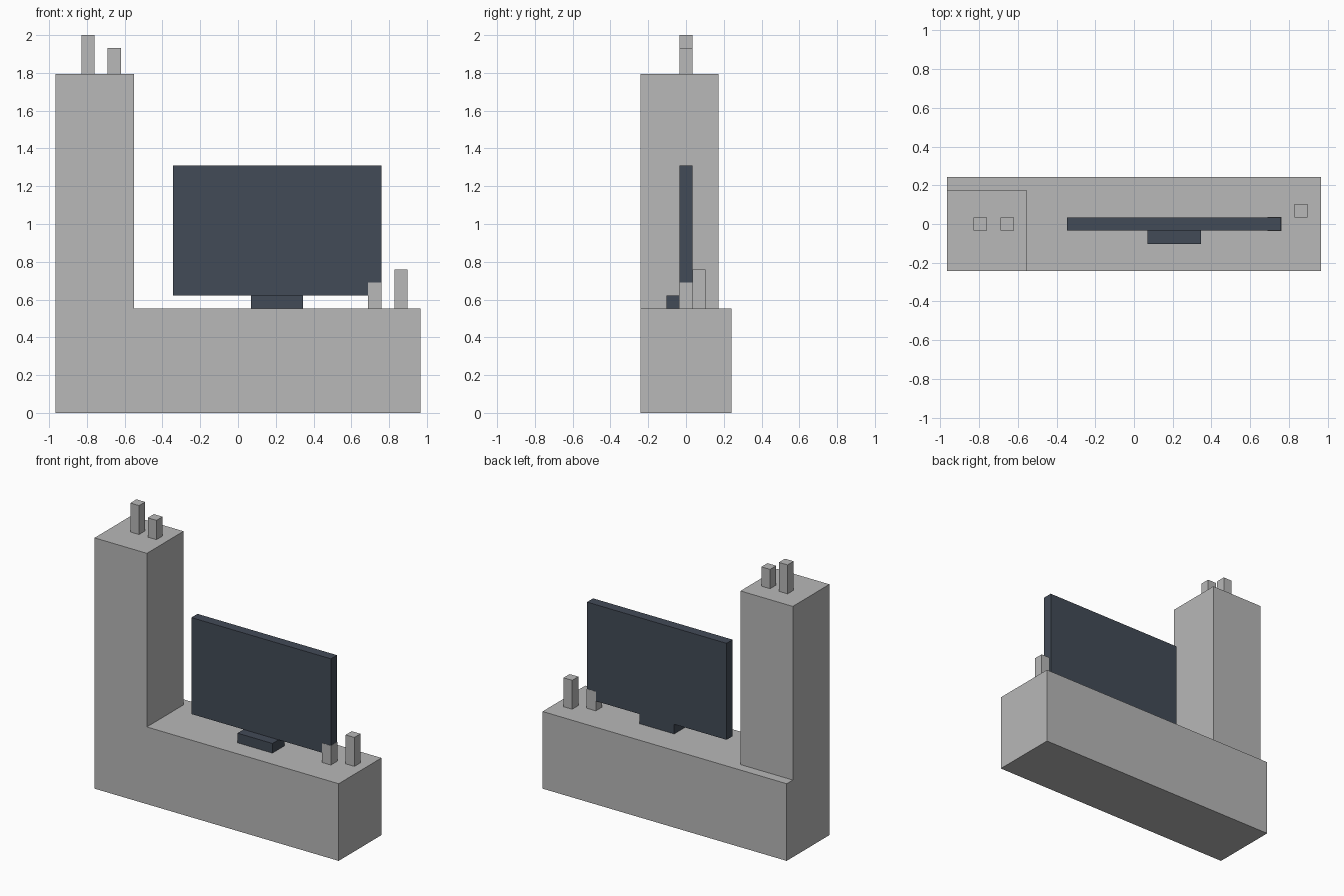
import bpy
from mathutils import Vector

cube = bpy.data.objects.get("Cube")
if cube:
    bpy.data.objects.remove(cube, do_unlink=True)

U = 2 / 29  # one module of the block layout


def material(name, colour):
    mat = bpy.data.materials.new(name)
    mat.use_nodes = True
    mat.diffuse_color = (*colour, 1)
    mat.node_tree.nodes["Principled BSDF"].inputs["Base Color"].default_value = (*colour, 1)
    return mat


def box(name, low, high, mat, grow=0):
    """Box between two corners given in modules; grow widens it sideways."""
    low, high = Vector(low) * U, Vector(high) * U
    bpy.ops.mesh.primitive_cube_add(size=1, location=(low + high) / 2)
    obj = bpy.context.object
    obj.name = name
    obj.scale = high - low + Vector((grow, grow, 0))
    bpy.ops.object.transform_apply(location=False, rotation=False, scale=True)
    obj.data.materials.append(mat)
    return obj


grey = material("light grey", (0.48, 0.48, 0.48))
slate = material("dark slate", (0.055, 0.07, 0.095))

# Cabinet: low base with a tower on its right end
box("cabinet_base", (-14, -3.5, 0), (14, 3.5, 8), grey)
box("cabinet_tower", (-14, -3.5, 8), (-8, 2.5, 26), grey)

# Television and its foot, flush at the back
box("screen", (-5, -0.5, 9), (11, 0.5, 19), slate)
box("screen_foot", (1, -1.5, 8), (5, 0.5, 9), slate)

# Small ornaments: x, y, bottom, height
for name, x, y, z, height in (
    ("tower_ornament_tall", -12, -0.5, 26, 3),
    ("tower_ornament_short", -10, -0.5, 26, 2),
    ("base_ornament_short", 10, -0.5, 8, 2),
    ("base_ornament_tall", 12, 0.5, 8, 3),
):
    # The short base ornament wraps the screen corner, so it stands slightly proud
    grow = 0.003 if name == "base_ornament_short" else 0
    box(name, (x, y, z), (x + 1, y + 1, z + height), grey, grow)
